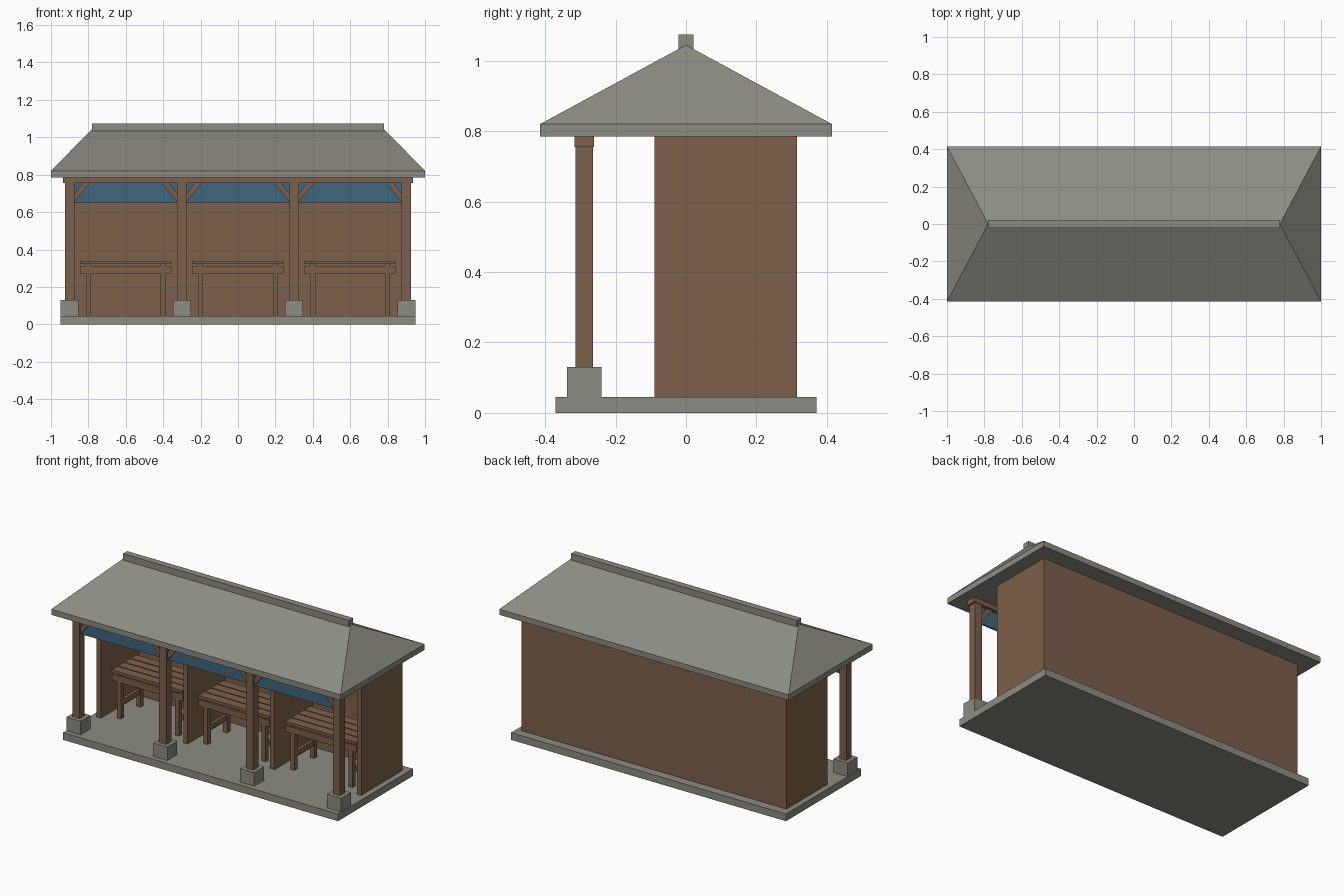
import bpy

if "Cube" in bpy.data.objects:
    bpy.data.objects.remove(bpy.data.objects["Cube"])


def material(name, rgb):
    m = bpy.data.materials.new(name)
    m.diffuse_color = (*rgb, 1)
    m.use_nodes = True
    m.node_tree.nodes["Principled BSDF"].inputs["Base Color"].default_value = m.diffuse_color
    return m


STONE = material("grey stone", (0.26, 0.262, 0.222))
WOOD = material("brown wood", (0.205, 0.117, 0.069))
BLUE = material("blue cloth", (0.047, 0.135, 0.205))


def mesh(name, verts, faces, mat):
    me = bpy.data.meshes.new(name)
    me.from_pydata(verts, [], faces)
    me.materials.append(mat)
    ob = bpy.data.objects.new(name, me)
    bpy.context.collection.objects.link(ob)
    return ob


def box(name, x, y, z, mat):
    """Box from (min, max) pairs."""
    v = [(a, b, c) for c in z for a, b in
         ((x[0], y[0]), (x[1], y[0]), (x[1], y[1]), (x[0], y[1]))]
    f = [(3, 2, 1, 0), (4, 5, 6, 7)] + [
        (i, (i + 1) % 4, (i + 1) % 4 + 4, i + 4) for i in range(4)]
    return mesh(name, v, f, mat)


def around(c, w):
    return (c - w / 2, c + w / 2)


def prism(name, profile, y, mat):
    """Extrude a counter-clockwise xz profile along y."""
    n = len(profile)
    v = [(px, yy, pz) for yy in y for px, pz in profile]
    f = [tuple(range(n)), tuple(range(2 * n - 1, n - 1, -1))]
    f += [(i, i + n, (i + 1) % n + n, (i + 1) % n) for i in range(n)]
    return mesh(name, v, f, mat)


# Floor slab
box("floor_slab", (-0.95, 0.95), (-0.37, 0.37), (0, 0.045), STONE)

# Hipped roof with a flat eave band
X, Y = 1.0, 0.415
ring = [(-X, -Y), (X, -Y), (X, Y), (-X, Y)]
verts = [(x, y, z) for z in (0.785, 0.82) for x, y in ring]
verts += [(-0.78, 0, 1.045), (0.78, 0, 1.045)]
faces = [(3, 2, 1, 0)]
faces += [(i, (i + 1) % 4, (i + 1) % 4 + 4, i + 4) for i in range(4)]
faces += [(4, 5, 9, 8), (5, 6, 9), (6, 7, 8, 9), (7, 4, 8)]
mesh("roof", verts, faces, STONE)
box("ridge_cap", (-0.78, 0.78), (-0.021, 0.021), (1.035, 1.075), STONE)

# Back wall, partitions, front posts on stone footings
box("back_wall", (-0.915, 0.915), (0.285, 0.315), (0.045, 0.785), WOOD)
POST_Y = -0.289
for px in (-0.9, -0.3, 0.3, 0.9):
    box("partition_wall", around(px, 0.03), (-0.09, 0.285), (0.045, 0.785), WOOD)
    box("post_footing", around(px, 0.097), around(POST_Y, 0.097), (0.045, 0.13), STONE)
    box("front_post", around(px, 0.05), around(POST_Y, 0.05), (0.13, 0.756), WOOD)
box("front_beam", (-0.935, 0.935), around(POST_Y, 0.056), (0.755, 0.785), WOOD)

for bay in (-0.6, 0.0, 0.6):
    # Hanging curtain between the posts
    box("curtain", around(bay, 0.55), around(POST_Y, 0.009), (0.65, 0.756), BLUE)

    # Diagonal braces, mirrored across the bay
    for s in (-1, 1):
        p = [(0, 0.655), (0.083, 0.756), (0.045, 0.756), (0, 0.7)]
        prof = [(bay + s * (0.275 - dx), z) for dx, z in p]
        prism("corner_brace", prof if s < 0 else prof[::-1],
              around(POST_Y, 0.032), WOOD)

    # Slatted table: four planks on an apron frame
    y0, y1 = -0.04, 0.205
    pitch = (y1 - y0 + 0.007) / 4
    for i in range(4):
        a = y0 + i * pitch
        box("table_plank", around(bay, 0.49), (a, a + pitch - 0.007), (0.322, 0.34), WOOD)
    for yc in (y0 + 0.012, y1 - 0.012):
        box("table_apron", around(bay, 0.49), around(yc, 0.02), (0.273, 0.313), WOOD)

    # Leg frames with cross battens and stretchers
    for s in (-1, 1):
        lx = around(bay + s * 0.2, 0.028)
        box("table_batten", lx, (y0 + 0.01, y1 - 0.01), (0.29, 0.323), WOOD)
        box("table_stretcher", around(bay + s * 0.2, 0.02), (-0.01, 0.17), (0.125, 0.155), WOOD)
        for yc in (-0.018, 0.175):
            box("table_leg", lx, around(yc, 0.03), (0.045, 0.3), WOOD)
